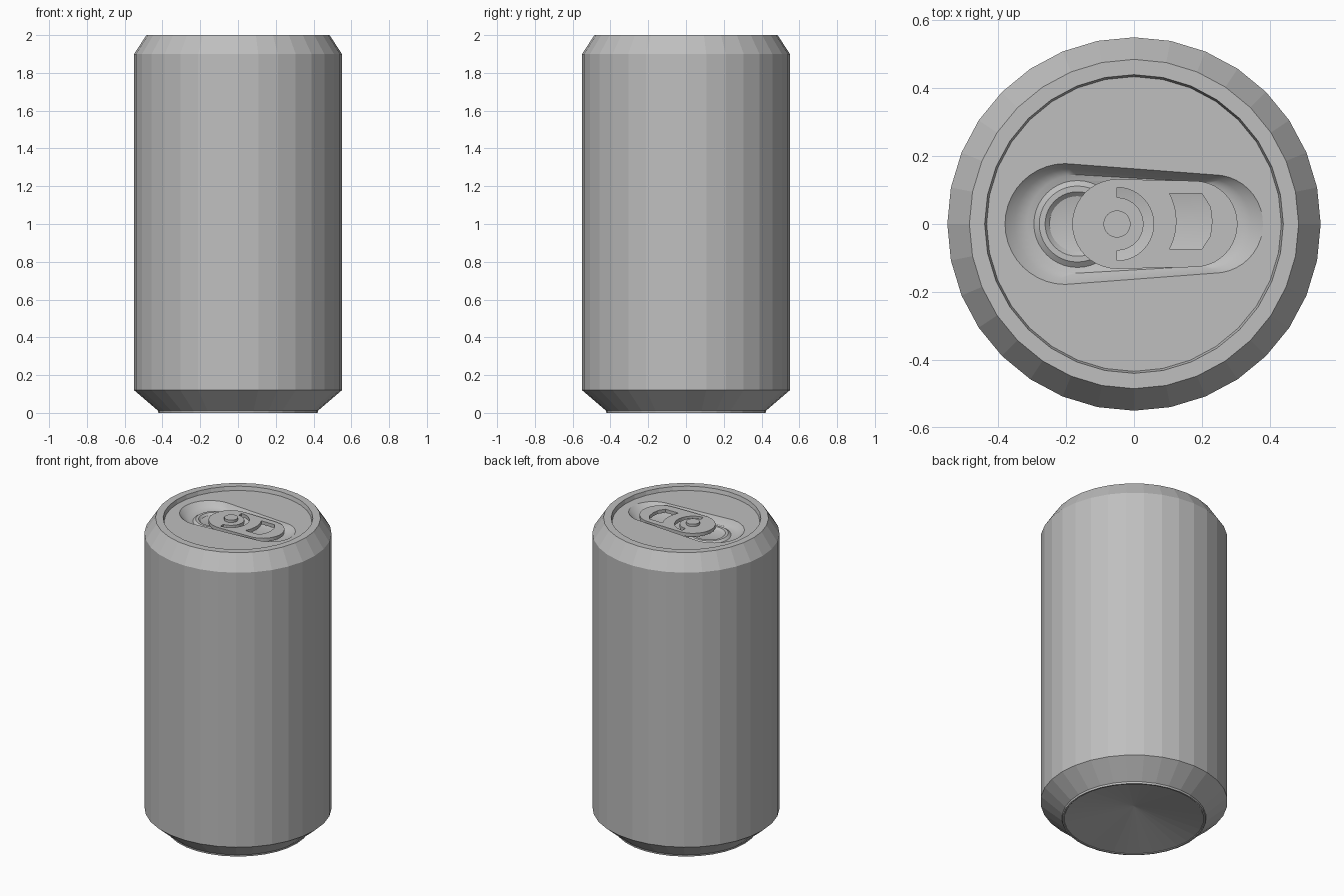
import bpy, bmesh
from math import sin, cos, radians

if "Cube" in bpy.data.objects:
    bpy.data.objects.remove(bpy.data.objects["Cube"])

metal = bpy.data.materials.new("aluminium grey")
metal.diffuse_color = (0.52, 0.52, 0.52, 1)
metal.use_nodes = True
metal.node_tree.nodes["Principled BSDF"].inputs["Base Color"].default_value = metal.diffuse_color
LID, FLOOR = 1.975, 1.935


def arc(cx, cy, r, a0, a1, n):
    return [(cx + r * cos(radians(a0 + (a1 - a0) * i / n)),
             cy + r * sin(radians(a0 + (a1 - a0) * i / n))) for i in range(n + 1)]


def circle(r, cx=0, n=32):
    return arc(cx, 0, r, 0, 360, n)[:-1]


def oblong(x0, r0, x1, r1, n=20):
    """Two round ends joined by straight sides."""
    return arc(x0, 0, r0, 90, 270, n) + arc(x1, 0, r1, -90, 90, n)


def add(name, mesh, smooth=0):
    ob = bpy.data.objects.new(name, mesh)
    bpy.context.collection.objects.link(ob)
    mesh.materials.clear()
    mesh.materials.append(metal)
    if smooth:
        bpy.ops.object.select_all(action='DESELECT')
        bpy.context.view_layer.objects.active = ob
        ob.select_set(True)
        bpy.ops.object.shade_smooth_by_angle(angle=radians(smooth))
    return ob


def loft(name, sections, cap=False, smooth=0):
    """Skin between (outline, z) sections of equal point count."""
    bm = bmesh.new()
    loops = [[bm.verts.new((x, y, z)) for x, y in pts] for pts, z in sections]
    n = len(loops[0])
    for a, b in zip(loops, loops[1:]):
        for i in range(n):
            j = (i + 1) % n
            bm.faces.new((a[i], a[j], b[j], b[i]))
    if cap:
        bm.faces.new(loops[-1])
    bmesh.ops.remove_doubles(bm, verts=bm.verts, dist=1e-5)
    me = bpy.data.meshes.new(name)
    bm.to_mesh(me)
    bm.free()
    return add(name, me, smooth)


def plate(name, outlines, z0, z1):
    """Flat plate with holes, from a filled 2D curve."""
    cu = bpy.data.curves.new(name + "_outline", 'CURVE')
    cu.dimensions, cu.fill_mode, cu.extrude = '2D', 'BOTH', (z1 - z0) / 2
    for pts in outlines:
        sp = cu.splines.new('POLY')
        sp.points.add(len(pts) - 1)
        for p, (x, y) in zip(sp.points, pts):
            p.co = (x, y, 0, 1)
        sp.use_cyclic_u = True
    tmp = bpy.data.objects.new(name + "_outline", cu)
    bpy.context.collection.objects.link(tmp)
    dg = bpy.context.evaluated_depsgraph_get()
    me = bpy.data.meshes.new_from_object(tmp.evaluated_get(dg))
    bpy.data.objects.remove(tmp)
    bm = bmesh.new()
    bm.from_mesh(me)
    bmesh.ops.remove_doubles(bm, verts=bm.verts, dist=1e-5)
    for v in bm.verts:
        v.co.z += (z0 + z1) / 2
    for f in bm.faces:
        f.smooth = False
    bm.normal_update()
    if z1 > z0:
        bmesh.ops.recalc_face_normals(bm, faces=bm.faces)
    else:
        bmesh.ops.reverse_faces(bm, faces=[f for f in bm.faces if f.normal.z < 0])
    bm.to_mesh(me)
    bm.free()
    return add(name, me)


# Can body: domed base, foot, wall, shoulder, rim, inner rim wall
profile = [(0, 0.09), (0.41, 0.004), (0.413, 0), (0.422, 0), (0.424, 0.012),
           (0.55, 0.12), (0.55, 1.9), (0.485, 2), (0.44, 2), (0.434, LID)]
loft("can_body", [(circle(r), z) for r, z in profile])

# Lid with a sunken pocket
rim = (-0.202, 0.178, 0.235, 0.145)
plate("lid", [circle(0.434), oblong(*rim)], LID, LID)
loft("lid_pocket", [(oblong(*rim), LID),
                    (oblong(-0.19, 0.162, 0.21, 0.135), LID - 0.024),
                    (oblong(-0.17, 0.145, 0.18, 0.125), FLOOR)], cap=True, smooth=40)

# Raised ring round the opening
ring = [(0.128, FLOOR), (0.112, FLOOR + 0.012), (0.095, FLOOR + 0.012), (0.082, FLOOR)]
loft("opening_ring", [(circle(r, -0.167, 40), z) for r, z in ring], smooth=30)

# Pull tab with finger hole and a C-shaped slot around the rivet
RX = -0.05
slot = arc(RX, 0, 0.108, -90, 90, 20) + arc(RX, 0, 0.078, 90, -90, 20)
finger = (arc(RX, 0.008, 0.175, 28, -28, 10)
          + [(0.2, -0.074), (0.225, -0.035), (0.23, 0.008), (0.225, 0.05), (0.2, 0.09)])
plate("pull_tab", [oblong(RX, 0.132, 0.178, 0.127), slot, finger], 1.952, 1.974)

# Rivet
loft("rivet", [(circle(r, RX, 24), z) for r, z in
               [(0.04, FLOOR), (0.04, 1.99)]], cap=True, smooth=30)
